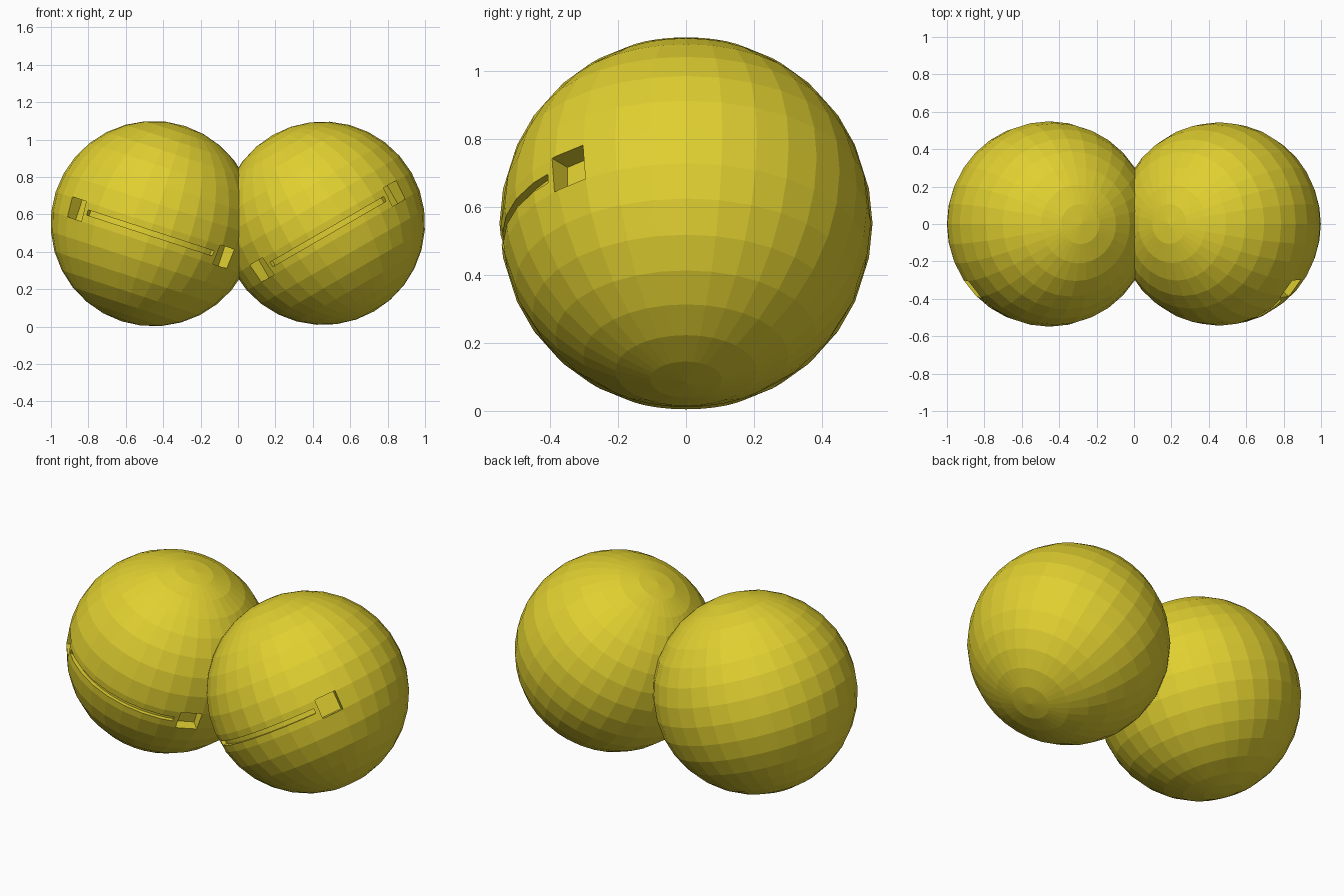
import bpy, bmesh, math
from mathutils import Matrix, Vector

if "Cube" in bpy.data.objects:
    bpy.data.objects.remove(bpy.data.objects["Cube"])

yellow = bpy.data.materials.new("yellow")
yellow.diffuse_color = (0.75, 0.63, 0.03, 1)
yellow.use_nodes = True
yellow.node_tree.nodes["Principled BSDF"].inputs["Base Color"].default_value = yellow.diffuse_color

SLOT_Z = -0.052


def make_cutter(name, r):
    bm = bmesh.new()
    # curved slot: rectangular section swept round the front
    n, half = 16, math.radians(40.8)
    rings = []
    for i in range(n + 1):
        a = -half + 2 * half * i / n
        d = Vector((math.sin(a), -math.cos(a), 0))
        rings.append([bm.verts.new(d * rad + Vector((0, 0, SLOT_Z + h)))
                      for rad, h in ((r - 0.03, -0.014), (r + 0.05, -0.014),
                                     (r + 0.05, 0.014), (r - 0.03, 0.014))])
    for a, b in zip(rings, rings[1:]):
        for k in range(4):
            bm.faces.new((a[k], a[(k + 1) % 4], b[(k + 1) % 4], b[k]))
    bm.faces.new(rings[0])
    bm.faces.new(rings[-1])
    # square pocket beyond each end of the slot
    depth, outer = 0.075, 0.06
    for s in (-1, 1):
        mat = (Matrix.Rotation(s * math.radians(49.8), 4, 'Z')
               @ Matrix.Translation((0, -(r + (outer - depth) / 2), SLOT_Z))
               @ Matrix.Diagonal((0.12, depth + outer, 0.11, 1)))
        bmesh.ops.create_cube(bm, size=1, matrix=mat)
    bmesh.ops.recalc_face_normals(bm, faces=bm.faces)
    me = bpy.data.meshes.new(name)
    bm.to_mesh(me)
    bm.free()
    ob = bpy.data.objects.new(name, me)
    bpy.context.collection.objects.link(ob)
    ob.hide_render = True
    return ob


def make_ball(name, x, z, r, tilt):
    cutter = make_cutter(name + "_cutter", r)
    bpy.ops.mesh.primitive_uv_sphere_add(segments=32, ring_count=16, radius=r)
    ball = bpy.context.object
    ball.name = name
    ball.data.materials.append(yellow)
    mod = ball.modifiers.new("slot", 'BOOLEAN')
    mod.operation = 'DIFFERENCE'
    mod.solver = 'EXACT'
    mod.object = cutter
    bpy.ops.object.modifier_apply(modifier=mod.name)
    bpy.data.objects.remove(cutter)
    ball.location = (x, 0, z)
    ball.rotation_euler = (0, math.radians(tilt), 0)


# two overlapping balls leaning towards each other
make_ball("left_ball", -0.453, 0.551, 0.549, 18)
make_ball("right_ball", 0.456, 0.553, 0.544, -30)
